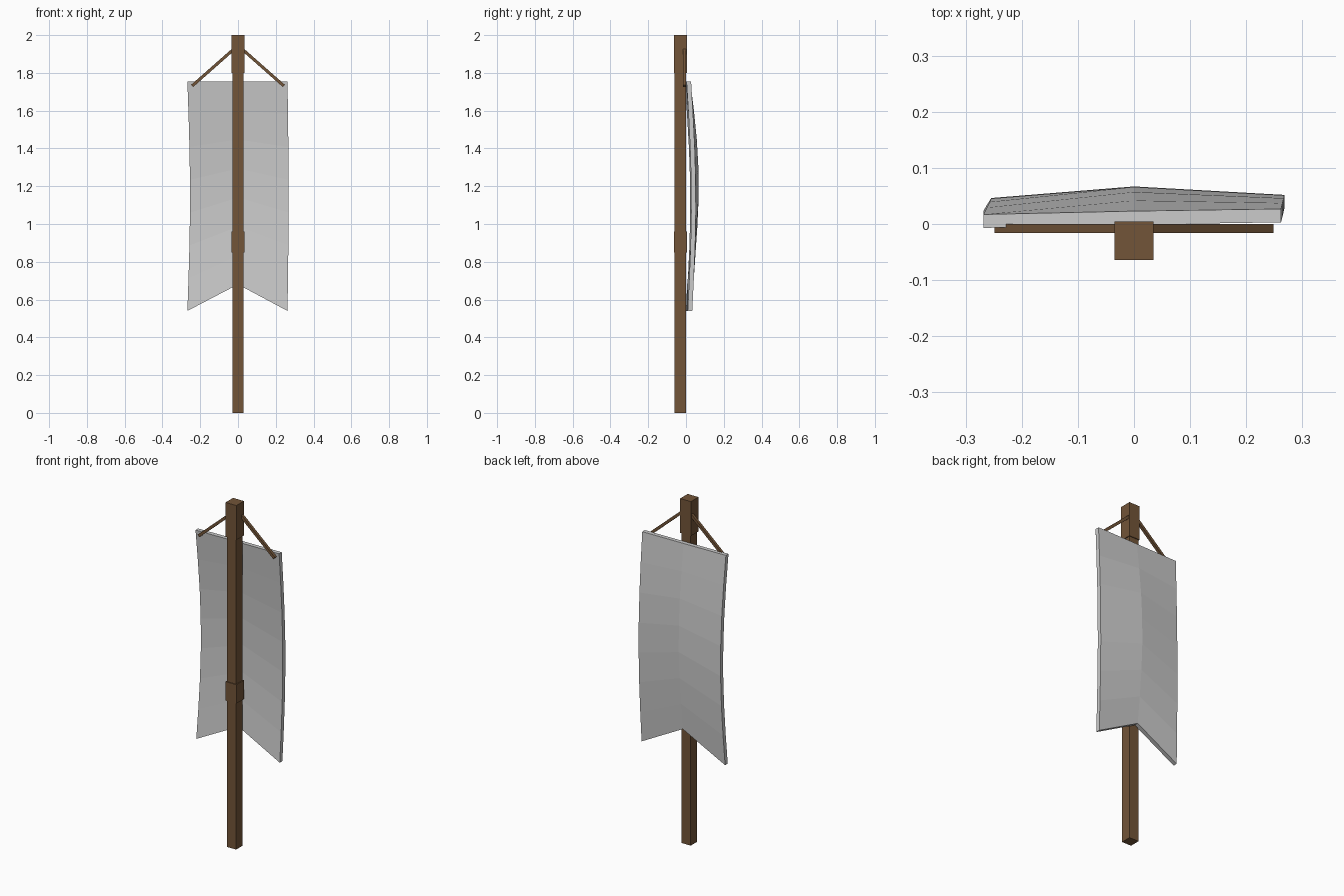
import bpy, bmesh, math
from mathutils import Vector

if "Cube" in bpy.data.objects:
    bpy.data.objects.remove(bpy.data.objects["Cube"])

wood = bpy.data.materials.new("wood")
wood.diffuse_color = (0.17, 0.09, 0.04, 1)
wood.use_nodes = True
wood.node_tree.nodes["Principled BSDF"].inputs["Base Color"].default_value = wood.diffuse_color


def finish(name, bm, mat=None):
    bmesh.ops.recalc_face_normals(bm, faces=bm.faces)
    me = bpy.data.meshes.new(name)
    bm.to_mesh(me)
    bm.free()
    ob = bpy.data.objects.new(name, me)
    bpy.context.collection.objects.link(ob)
    if mat:
        me.materials.append(mat)
    return ob


def box(name, centre, size, tilt=0.0):
    bm = bmesh.new()
    bmesh.ops.create_cube(bm, size=1)
    bmesh.ops.scale(bm, vec=size, verts=bm.verts)
    ob = finish(name, bm, wood)
    ob.location = centre
    ob.rotation_euler.y = tilt
    return ob


# Square pole with a thicker head and a collar
POLE_Y = -0.03
box("pole", (0, POLE_Y, 0.99), (0.06, 0.06, 1.98))
box("pole_head", (0, POLE_Y, 1.9), (0.069, 0.069, 0.2))
box("pole_collar", (0, POLE_Y, 0.905), (0.069, 0.069, 0.11))

# Two slanted struts holding the top corners of the cloth
for side, label in ((-1, "left"), (1, "right")):
    a = Vector((0.015 * side, -0.008, 1.932))
    b = Vector((0.243 * side, -0.008, 1.731))
    d = b - a
    box("strut_" + label, (a + b) / 2, (0.016, 0.016, d.length),
        math.atan2(d.x, d.z))

# Swallow-tailed cloth: three columns, bulging backwards at mid height
# column: x, x bulge, front y at top, front y at bottom, y bulge, bottom z
COLUMNS = [(-0.268, 0.014, -0.007, 0.0, 0.026, 0.54),
           (0.0, 0.0, -0.001, 0.006, 0.041, 0.68),
           (0.262, 0.006, 0.003, 0.009, 0.022, 0.54)]
ROWS, TOP, THICK = 7, 1.755, 0.024
bm = bmesh.new()
grid = []
for r in range(ROWS + 1):
    t = r / ROWS
    s = math.sin(math.pi * t)
    grid.append([bm.verts.new((x + dx * s, y0 + (y1 - y0) * t + dy * s,
                               TOP + (zb - TOP) * t))
                 for x, dx, y0, y1, dy, zb in COLUMNS])
for r in range(ROWS):
    for c in range(2):
        bm.faces.new((grid[r][c], grid[r][c + 1],
                      grid[r + 1][c + 1], grid[r + 1][c]))
# Give the cloth its thickness
front = bm.faces[:]
back = bmesh.ops.extrude_face_region(bm, geom=front, use_keep_orig=True)
bmesh.ops.translate(bm, vec=(0, THICK, 0),
                    verts=[v for v in back["geom"]
                           if isinstance(v, bmesh.types.BMVert)])
finish("banner_cloth", bm)
